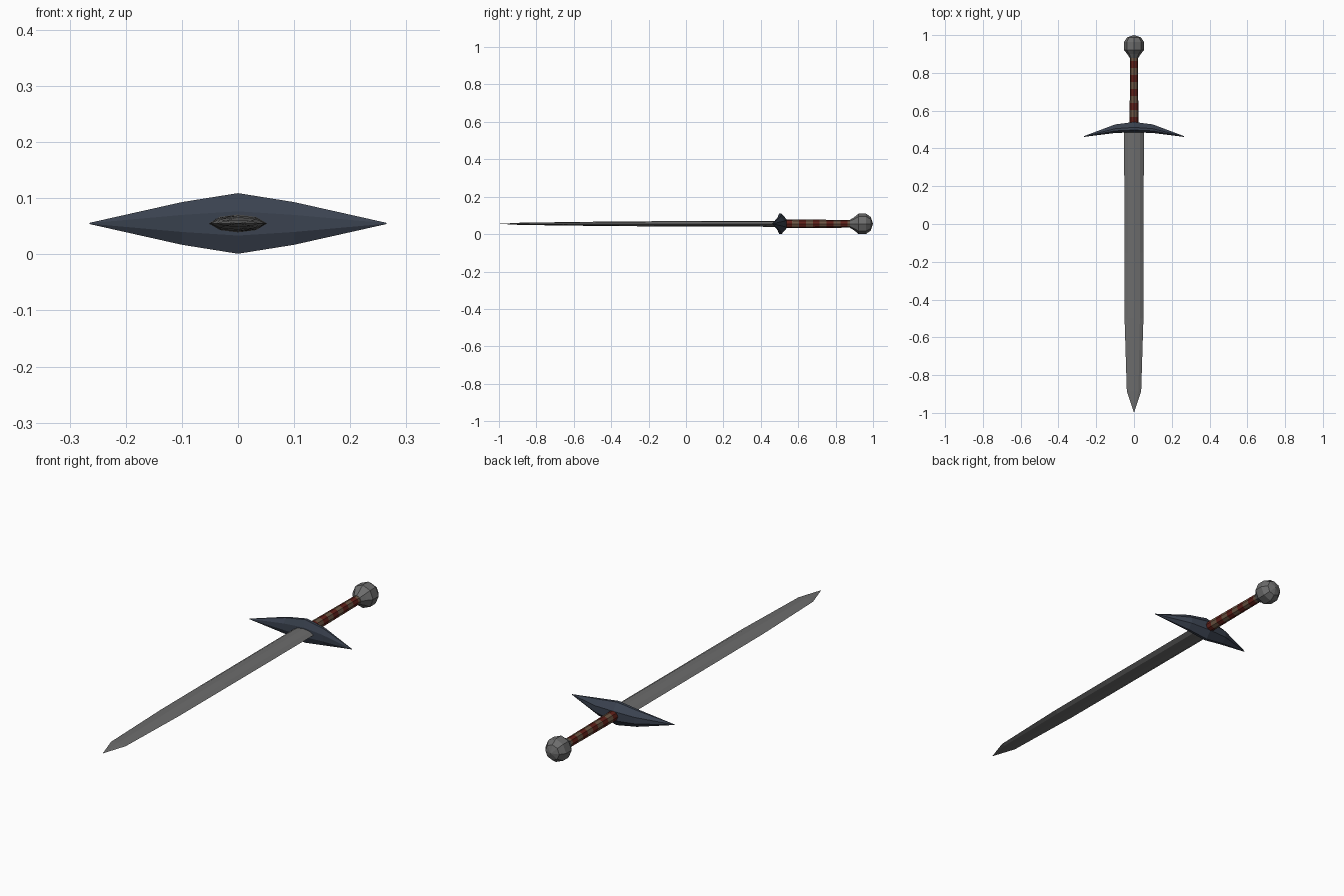
import bpy, bmesh
from math import sin, cos, pi

if "Cube" in bpy.data.objects:
    bpy.data.objects.remove(bpy.data.objects["Cube"])

ZC = 0.055  # height of the sword's long axis


def material(name, rgb):
    m = bpy.data.materials.new(name)
    m.diffuse_color = (*rgb, 1)
    m.use_nodes = True
    m.node_tree.nodes["Principled BSDF"].inputs["Base Color"].default_value = m.diffuse_color
    return m


def loft(name, rings, mats=(), pick=None):
    """Skin a list of equal-length closed rings; a collapsed ring becomes a point."""
    bm = bmesh.new()
    rows = [[bm.verts.new(p) for p in ring] for ring in rings]
    n = len(rows[0])
    for r, (a, b) in enumerate(zip(rows, rows[1:])):
        for i in range(n):
            j = (i + 1) % n
            f = bm.faces.new((a[i], a[j], b[j], b[i]))
            f.material_index = pick(r) if pick else 0
    bm.faces.new(rows[0][::-1])
    bm.faces.new(rows[-1])
    bmesh.ops.remove_doubles(bm, verts=bm.verts[:], dist=1e-5)
    bmesh.ops.recalc_face_normals(bm, faces=bm.faces[:])
    mesh = bpy.data.meshes.new(name)
    bm.to_mesh(mesh)
    bm.free()
    for m in mats:
        mesh.materials.append(m)
    ob = bpy.data.objects.new(name, mesh)
    bpy.context.collection.objects.link(ob)
    return ob


def circle(y, r, n=8):
    return [(r * cos(2 * pi * i / n), y, ZC + r * sin(2 * pi * i / n)) for i in range(n)]


steel = material("steel", (0.15, 0.15, 0.15))
dark = material("dark_steel", (0.043, 0.055, 0.08))
red = material("red_leather", (0.12, 0.015, 0.01))
tan = material("tan_leather", (0.15, 0.09, 0.055))

# Blade: flattened eight-sided section, tapering to a point
section = [(1, 0), (0.62, 0.75), (0, 1), (-0.62, 0.75),
           (-1, 0), (-0.62, -0.75), (0, -1), (0.62, -0.75)]
stations = [(0.51, 0.052, 0.016), (-0.15, 0.051, 0.014), (-0.5, 0.05, 0.011),
            (-0.885, 0.038, 0.006), (-1.0, 0, 0)]
loft("blade", [[(x * w, y, ZC + z * t) for x, z in section] for y, w, t in stations], [steel])

# Guard: swept wings, section is a six-sided wedge: (x, front y, back y, half height)
half = [(0, 0.485, 0.54, 0.054), (0.1, 0.482, 0.527, 0.038), (0.265, 0.461, 0.465, 0.001)]
wings = [(-x, f, b, h) for x, f, b, h in half[:0:-1]] + half
guard_rings = []
for x, f, b, h in wings:
    m, e = (f + b) / 2 - 0.008 * h / 0.054, (b - f) * 0.13
    guard_rings.append([(x, f, ZC - h * 0.4), (x, m - e, ZC - h), (x, m + e, ZC - h),
                        (x, b, ZC - h * 0.4), (x, b, ZC + h * 0.4), (x, m + e, ZC + h),
                        (x, m - e, ZC + h), (x, f, ZC + h * 0.4)])
loft("guard", guard_rings, [dark])

# Grip: alternating leather bands
bands, y0, y1 = 10, 0.53, 0.9
loft("grip", [circle(y0 + (y1 - y0) * i / bands, 0.0235 - 0.0003 * i) for i in range(bands + 1)],
     [red, tan], lambda r: r % 2)

# Pommel: faceted ball
profile = [(0.878, 0.022), (0.9, 0.036), (0.922, 0.054), (0.963, 0.054), (0.988, 0.036), (1.0, 0.0)]
loft("pommel", [circle(y, r) for y, r in profile], [steel])
